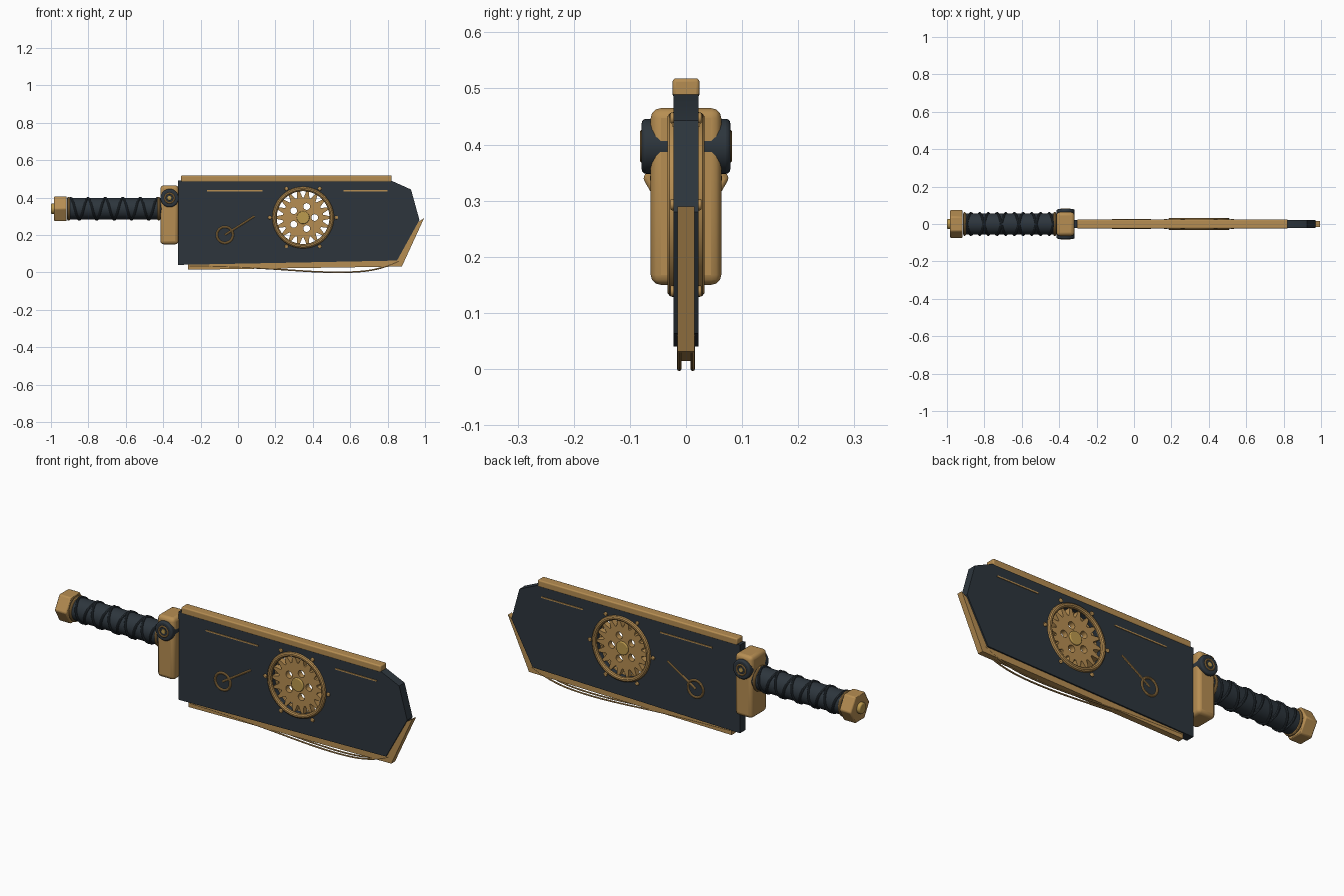
import bpy, bmesh, math
from math import pi, cos, sin
from mathutils import Vector

if "Cube" in bpy.data.objects:
    bpy.data.objects.remove(bpy.data.objects["Cube"])


def material(name, rgb):
    m = bpy.data.materials.new(name)
    m.diffuse_color = (*rgb, 1)
    m.use_nodes = True
    m.node_tree.nodes["Principled BSDF"].inputs["Base Color"].default_value = m.diffuse_color
    return m


BRONZE = material("bronze", (0.47, 0.27, 0.085))
BRASS = material("brass", (0.50, 0.32, 0.075))
DARK = material("dark_steel", (0.026, 0.036, 0.046))


def finish(ob, name, mat, bevel=0, segments=3, smooth=True):
    ob.name = name
    ob.data.materials.clear()
    ob.data.materials.append(mat)
    bpy.ops.object.select_all(action='DESELECT')
    ob.select_set(True)
    bpy.context.view_layer.objects.active = ob
    if bevel:
        b = ob.modifiers.new("bevel", 'BEVEL')
        b.width, b.segments = bevel, segments
        b.limit_method = 'ANGLE'
    if smooth:
        bpy.ops.object.shade_smooth_by_angle(angle=math.radians(35))
    return ob


def box(name, lo, hi, mat, bevel=0):
    lo, hi = Vector(lo), Vector(hi)
    bpy.ops.mesh.primitive_cube_add(size=1, location=(lo + hi) / 2)
    ob = bpy.context.object
    ob.scale = hi - lo
    bpy.ops.object.transform_apply(location=False, rotation=False, scale=True)
    return finish(ob, name, mat, bevel)


def rod(name, a, b, r, mat, sides=32, bevel=0, spin=0):
    a, b = Vector(a), Vector(b)
    bpy.ops.mesh.primitive_cylinder_add(vertices=sides, radius=r, depth=(b - a).length)
    ob = bpy.context.object
    if spin:
        bpy.ops.transform.rotate(value=spin, orient_axis='Z')
        bpy.ops.object.transform_apply(rotation=True)
    ob.rotation_euler = (b - a).to_track_quat('Z', 'Y').to_euler()
    ob.location = (a + b) / 2
    return finish(ob, name, mat, bevel)


def ring(name, loc, rot, r, minor, mat, seg=48):
    bpy.ops.mesh.primitive_torus_add(location=loc, rotation=rot, major_radius=r,
                                     minor_radius=minor, major_segments=seg, minor_segments=10)
    return finish(bpy.context.object, name, mat)


def to_mesh(cu, name, mat, rot=(0, 0, 0)):
    tmp = bpy.data.objects.new("tmp", cu)
    bpy.context.collection.objects.link(tmp)
    dg = bpy.context.evaluated_depsgraph_get()
    me = bpy.data.meshes.new_from_object(tmp.evaluated_get(dg))
    bpy.data.objects.remove(tmp)
    bm = bmesh.new()
    bm.from_mesh(me)
    bmesh.ops.remove_doubles(bm, verts=bm.verts, dist=1e-5)
    bmesh.ops.recalc_face_normals(bm, faces=bm.faces)
    bm.to_mesh(me)
    bm.free()
    ob = bpy.data.objects.new(name, me)
    bpy.context.collection.objects.link(ob)
    ob.rotation_euler = rot
    return finish(ob, name, mat)


def plate(name, loops, half, mat, bevel=0):
    """Upright plate in the xz plane; loops after the first are holes."""
    cu = bpy.data.curves.new(name, 'CURVE')
    cu.dimensions, cu.fill_mode, cu.extrude = '2D', 'BOTH', half - bevel
    cu.bevel_depth, cu.bevel_resolution, cu.offset = bevel, 0, -bevel
    for loop in loops:
        s = cu.splines.new('POLY')
        s.points.add(len(loop) - 1)
        for p, (x, z) in zip(s.points, loop):
            p.co = (x, z, 0, 1)
        s.use_cyclic_u = True
    return to_mesh(cu, name, mat, (pi / 2, 0, 0))


def wire(name, pts, r, mat, kind='POLY'):
    cu = bpy.data.curves.new(name, 'CURVE')
    cu.dimensions, cu.bevel_depth, cu.bevel_resolution = '3D', r, 2
    cu.use_fill_caps = True
    s = cu.splines.new(kind)
    s.points.add(len(pts) - 1)
    for p, co in zip(s.points, pts):
        p.co = (*co, 1)
    if kind == 'NURBS':
        s.use_endpoint_u, s.order_u, s.resolution_u = True, 4, 10
    return to_mesh(cu, name, mat)


def circle(cx, cz, r, n):
    return [(cx + r * cos(2 * pi * i / n), cz + r * sin(2 * pi * i / n)) for i in range(n)]


# Blade with a round window, spine cap and cutting edge
CX, CZ = 0.348, 0.293
plate("blade", [[(-0.32, 0.04), (0.85, 0.063), (0.97, 0.28), (0.925, 0.443),
                 (0.82, 0.49), (-0.32, 0.49)], circle(CX, CZ, 0.148, 64)], 0.022, DARK)
box("spine_cap", (-0.305, -0.024, 0.484), (0.822, 0.024, 0.518), BRONZE, 0.006)
plate("cutting_edge", [[(-0.268, 0.014), (0.876, 0.031), (0.995, 0.29),
                        (0.962, 0.268), (0.848, 0.066), (-0.268, 0.044)]], 0.015, BRONZE)

# Gear in the window
TEETH = 18
outline = []
for i in range(TEETH):
    for f, r in ((-0.40, 0.108), (-0.12, 0.146), (0.12, 0.146), (0.40, 0.108)):
        a = 2 * pi * (i + f) / TEETH
        outline.append((CX + r * cos(a), CZ + r * sin(a)))
holes = [circle(CX + 0.062 * cos(2 * pi * k / 5), CZ + 0.062 * sin(2 * pi * k / 5), 0.018, 16)
         for k in range(5)]
plate("gear", [outline] + holes, 0.014, BRONZE)
rod("gear_hub", (CX, -0.022, CZ), (CX, 0.022, CZ), 0.034, BRASS, bevel=0.004)

# Details repeated on both faces of the blade
for s, side in ((-1, "front"), (1, "back")):
    y = s * 0.022
    ring(f"{side}_window_ring", (CX, y, CZ), (pi / 2, 0, 0), 0.153, 0.012, BRONZE, 64)
    for k in range(6):
        x, z = CX + 0.178 * cos(k * pi / 3), CZ + 0.178 * sin(k * pi / 3)
        rod(f"{side}_rivet_{k}", (x, 0, z), (x, s * 0.028, z), 0.01, BRONZE, 12, 0.003)
    ring(f"{side}_dial_ring", (-0.07, y, 0.2), (pi / 2, 0, 0), 0.043, 0.006, BRONZE, 32)
    rod(f"{side}_dial_needle", (-0.07, y, 0.2), (0.088, y, 0.3), 0.005, BRONZE, 8)
    for k, (a, b) in enumerate(((-0.165, 0.13), (0.565, 0.8))):
        box(f"{side}_inlay_{k}", (a, y - 0.003, 0.432), (b, y + 0.003, 0.439), BRONZE)
    w = s * 0.012
    wire(f"{side}_edge_wire", [(-0.26, w, 0.035), (0.05, w, 0.03), (0.35, w, 0.004),
                               (0.6, w, -0.004), (0.76, w, 0.012), (0.86, w, 0.06)],
         0.004, BRONZE, 'NURBS')

# Guard with a pivot boss through it
box("guard", (-0.415, -0.063, 0.15), (-0.318, 0.063, 0.465), BRONZE, 0.018)
BX, BZ = -0.366, 0.397
rod("pivot_boss", (BX, -0.079, BZ), (BX, 0.079, BZ), 0.049, DARK, bevel=0.008)
for s, side in ((-1, "front"), (1, "back")):
    ring(f"{side}_pivot_ring", (BX, s * 0.077, BZ), (pi / 2, 0, 0), 0.025, 0.005, BRONZE, 32)
    rod(f"{side}_pivot_pin", (BX, 0, BZ), (BX, s * 0.081, BZ), 0.012, BRASS, 16, 0.002)

# Grip with crossed cord wrapping
GZ = 0.34
rod("grip", (-0.915, 0, GZ), (-0.41, 0, GZ), 0.057, DARK)
for d, name in ((1, "wrap_cord"), (-1, "wrap_cord_crossed")):
    n, turns = 160, 5
    wire(name, [(-0.895 + 0.465 * i / n, 0.058 * sin(d * 2 * pi * turns * i / n),
                 GZ + 0.058 * cos(2 * pi * turns * i / n)) for i in range(n + 1)], 0.006, DARK)
for x, name in ((-0.906, "rear_collar"), (-0.424, "front_collar")):
    ring(name, (x, 0, GZ), (0, pi / 2, 0), 0.057, 0.007, BRONZE)

# Hexagonal pommel with end cap
cu = [(0.077 * cos(k * pi / 3), 0.077 * sin(k * pi / 3)) for k in range(6)]
pommel = plate("pommel", [cu], 0.033, BRONZE)
pommel.rotation_euler = (pi / 2, 0, pi / 2)
pommel.location = (-0.95, 0, GZ)
finish(pommel, "pommel", BRONZE, 0.006, 2)
rod("pommel_cap", (-1.0, 0, GZ), (-0.97, 0, GZ), 0.028, BRASS, bevel=0.007)
